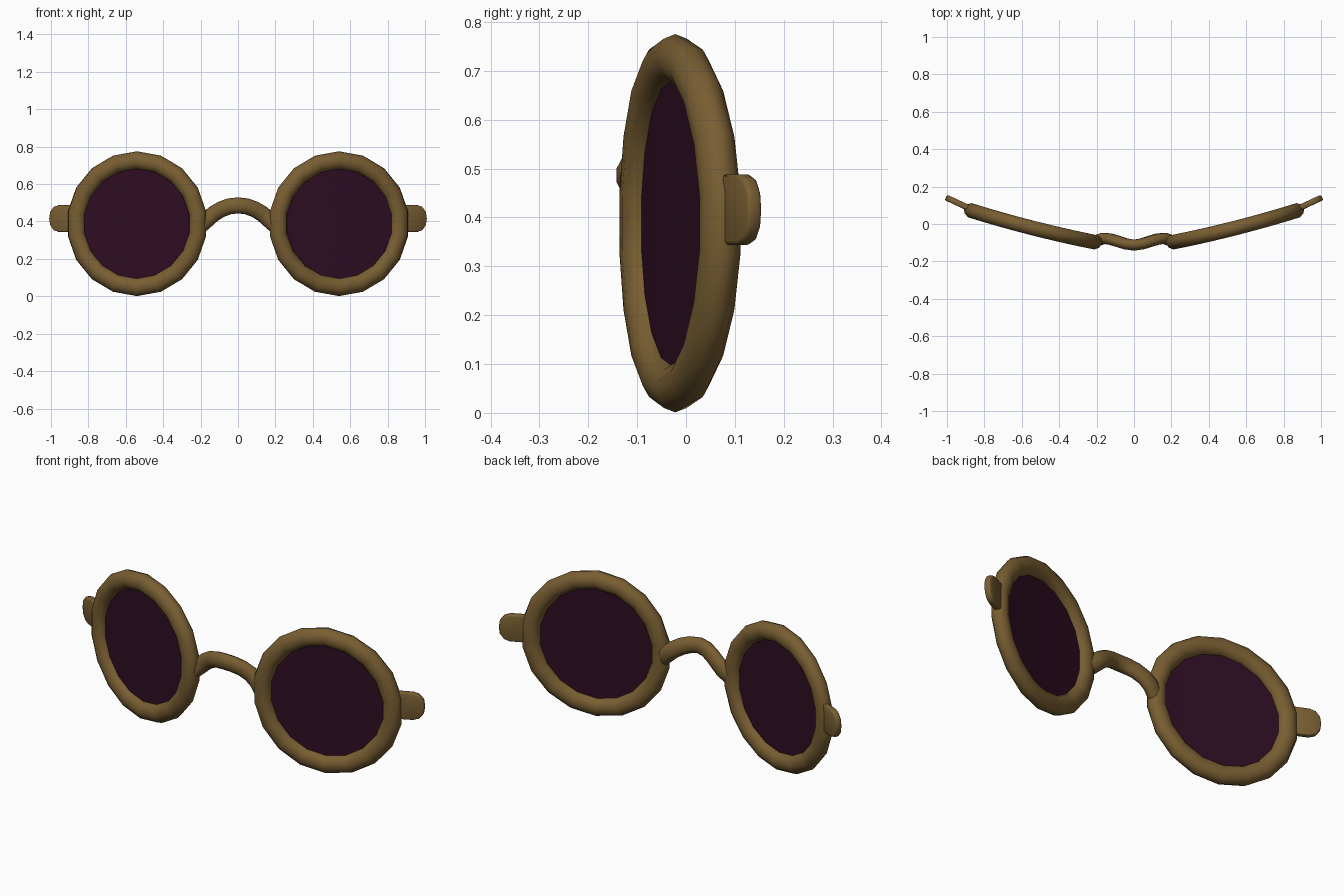
import bpy, bmesh, math
from mathutils import Vector

if "Cube" in bpy.data.objects:
    bpy.data.objects.remove(bpy.data.objects["Cube"])

CX, CZ, TILT = 0.54, 0.388, math.radians(14.3)   # eye centre and wrap angle


def material(name, rgb):
    m = bpy.data.materials.new(name)
    m.diffuse_color = (*rgb, 1)
    m.use_nodes = True
    m.node_tree.nodes["Principled BSDF"].inputs["Base Color"].default_value = m.diffuse_color
    return m


brass = material("antique brass", (0.190, 0.112, 0.032))
glass = material("dark plum glass", (0.028, 0.004, 0.016))


def finish(name, bm, mat, angle=50):
    bmesh.ops.recalc_face_normals(bm, faces=bm.faces)
    me = bpy.data.meshes.new(name)
    bm.to_mesh(me)
    bm.free()
    me.materials.append(mat)
    ob = bpy.data.objects.new(name, me)
    bpy.context.collection.objects.link(ob)
    bpy.ops.object.select_all(action='DESELECT')
    bpy.context.view_layer.objects.active = ob
    ob.select_set(True)
    bpy.ops.object.shade_smooth_by_angle(angle=math.radians(angle))
    return ob


def wrap(side, u, w, v):
    """Place a point of the eye plane (u outward, v up, w back) on the curved front."""
    x = u * math.cos(TILT) - w * math.sin(TILT)
    y = u * math.sin(TILT) + w * math.cos(TILT) + 0.08 * u * u - 0.022
    return Vector((side * (CX + x), y, CZ + v))


def skin(bm, rings, closed=False):
    """Join rings of points with quads, capping the ends if the path is open."""
    vs = [[bm.verts.new(p) for p in r] for r in rings]
    n, k = len(vs), len(vs[0])
    for i in range(n if closed else n - 1):
        a, b = vs[i], vs[(i + 1) % n]
        for j in range(k):
            bm.faces.new((a[j], a[(j + 1) % k], b[(j + 1) % k], b[j]))
    if not closed:
        bm.faces.new(vs[0])
        bm.faces.new(vs[-1])


def circle(n, start=math.pi / 2):
    return [(math.cos(start + 2 * math.pi * i / n), math.sin(start + 2 * math.pi * i / n))
            for i in range(n)]


for side, tag in ((1, "right"), (-1, "left")):
    # round rim
    bm = bmesh.new()
    skin(bm, [[wrap(side, (0.339 + 0.048 * c) * ca, 0.041 * s, (0.339 + 0.048 * c) * sa)
               for c, s in circle(10, 0)] for ca, sa in circle(18)], closed=True)
    finish(tag + "_rim", bm, brass)

    # tinted lens, thin and gently curved
    bm = bmesh.new()
    prof = [(r, -0.005) for r in (0.01, 0.12, 0.24, 0.325)]
    prof += [(r, 0.005) for r in (0.325, 0.24, 0.12, 0.01)]
    skin(bm, [[wrap(side, r * c, w, r * s) for c, s in circle(36)] for r, w in prof])
    finish(tag + "_lens", bm, glass)

    # hinge tab at the outer edge, rounded outline with softened edges
    bm = bmesh.new()
    outline = [(0, -0.072), (0.075, -0.072), (0.105, -0.062), (0.126, -0.035),
               (0.131, 0), (0.126, 0.035), (0.105, 0.062), (0.075, 0.072), (0, 0.072)]
    a = math.radians(25)
    skin(bm, [[Vector((side * (0.887 + u * math.cos(a) - w * math.sin(a)),
                       0.087 + u * math.sin(a) + w * math.cos(a), 0.416 + z))
               for u, z in outline] for w in (-0.016, 0.016)])
    rim_edges = [e for e in bm.edges if len({round(f.calc_area(), 6) for f in e.link_faces}) > 1
                 and any(len(f.verts) > 4 for f in e.link_faces)]
    bmesh.ops.bevel(bm, geom=rim_edges, offset=0.008, segments=2, profile=0.5, affect='EDGES')
    finish(tag + "_hinge_tab", bm, brass)

# arched nose bridge: half path mirrored, swept with a flattened section
half = [(0.205, -0.092, 0.375), (0.165, -0.077, 0.410), (0.130, -0.080, 0.441),
        (0.088, -0.092, 0.466), (0.045, -0.106, 0.481)]
path = [Vector((-x, y, z)) for x, y, z in half] + [Vector((0, -0.113, 0.486))]
path += [Vector(p) for p in reversed(half)]
rings = []
for i, p in enumerate(path):
    t = (path[min(i + 1, len(path) - 1)] - path[max(i - 1, 0)]).normalized()
    up = Vector((-t.z, 0, t.x)).normalized()
    back = up.cross(t).normalized()
    rings.append([p + up * 0.043 * s + back * 0.031 * c for c, s in circle(10)])
bm = bmesh.new()
skin(bm, rings)
finish("nose_bridge", bm, brass)
